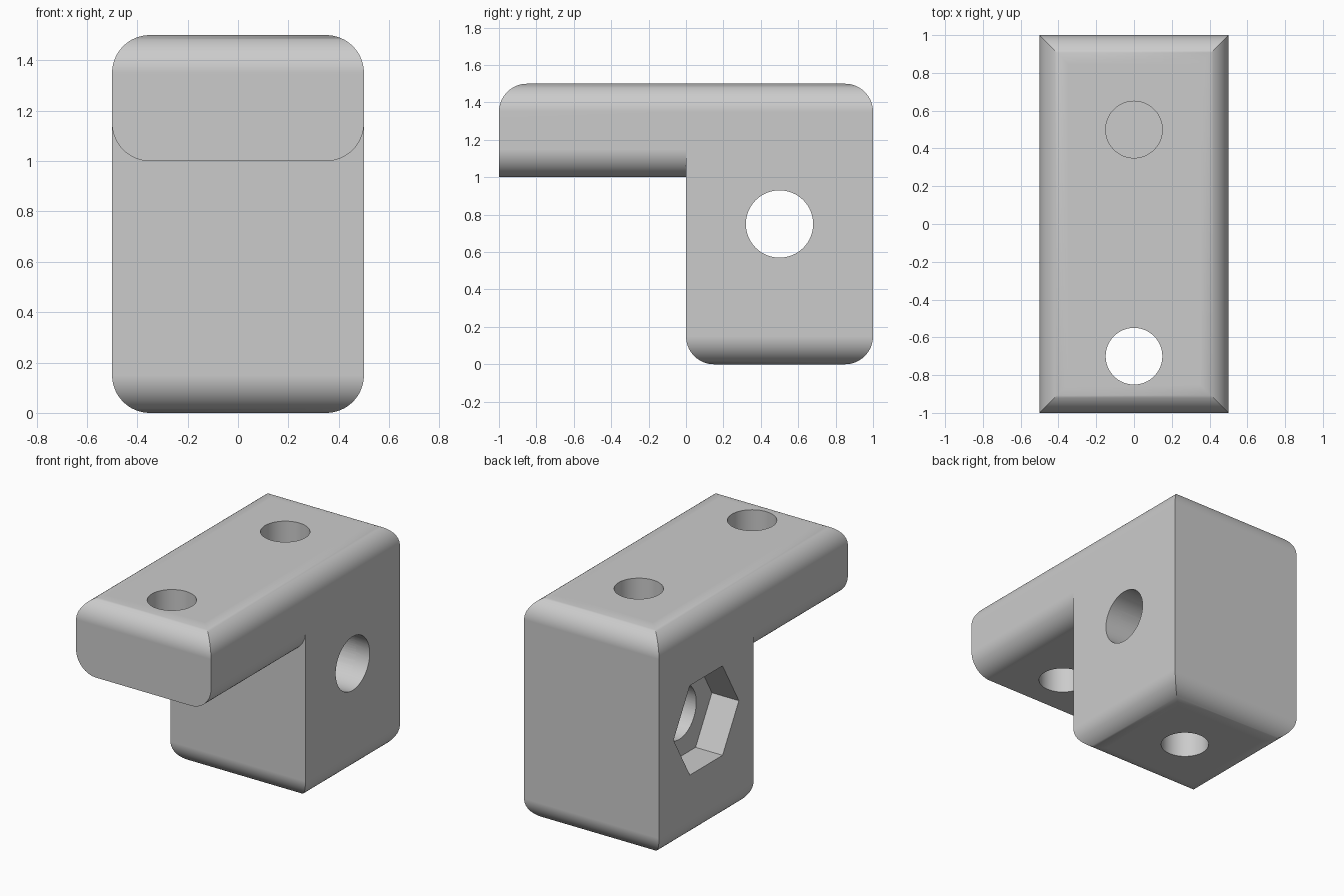
import bpy, bmesh
from math import pi, sin, cos, radians
from mathutils import Matrix, Vector

cube = bpy.data.objects.get("Cube")
if cube:
    bpy.data.objects.remove(cube, do_unlink=True)

R = 0.15       # edge rounding
STEPS = 16     # segments per rounded corner

grey = bpy.data.materials.new("plain_grey")
grey.use_nodes = True
grey.diffuse_color = (0.6, 0.6, 0.6, 1)
grey.node_tree.nodes["Principled BSDF"].inputs["Base Color"].default_value = (0.6, 0.6, 0.6, 1)


def add_object(name, bm):
    bmesh.ops.recalc_face_normals(bm, faces=bm.faces)
    mesh = bpy.data.meshes.new(name)
    bm.to_mesh(mesh)
    bm.free()
    mesh.materials.append(grey)
    obj = bpy.data.objects.new(name, mesh)
    bpy.context.collection.objects.link(obj)
    return obj


def rounded(corners):
    """Outline from (a, b, radius) right-angled corners."""
    pts = []
    for i, (a, b, r) in enumerate(corners):
        p = Vector((a, b))
        if r == 0:
            pts.append(p)
            continue
        u = (Vector(corners[i - 1][:2]) - p).normalized()
        v = (Vector(corners[(i + 1) % len(corners)][:2]) - p).normalized()
        centre = p + r * (u + v)
        for k in range(STEPS + 1):
            t = k / STEPS * pi / 2
            pts.append(centre - r * (v * cos(t) + u * sin(t)))
    return pts


def prism(name, pts, axis, start, end):
    """Extrude an outline along x or y."""
    bm = bmesh.new()
    place = (lambda a, b: (start, a, b)) if axis == "x" else (lambda a, b: (a, start, b))
    face = bm.faces.new([bm.verts.new(place(a, b)) for a, b in pts])
    moved = bmesh.ops.extrude_face_region(bm, geom=[face])["geom"]
    step = Vector((end - start, 0, 0) if axis == "x" else (0, end - start, 0))
    bmesh.ops.translate(bm, vec=step, verts=[v for v in moved if isinstance(v, bmesh.types.BMVert)])
    return add_object(name, bm)


def drill(name, axis, centre, start, end, r1, r2=None, sides=64):
    """Round, conical or hexagonal cutter along x or z."""
    bm = bmesh.new()
    bmesh.ops.create_cone(bm, cap_ends=True, segments=sides, radius1=r1,
                          radius2=r1 if r2 is None else r2, depth=end - start)
    mid = (start + end) / 2
    if axis == "x":
        bm.transform(Matrix.Translation((mid, *centre)) @ Matrix.Rotation(pi / 2, 4, "Y"))
    else:
        bm.transform(Matrix.Translation((*centre, mid)))
    return add_object(name, bm)


def combine(target, cutter, operation):
    bpy.ops.object.select_all(action="DESELECT")
    bpy.context.view_layer.objects.active = target
    target.select_set(True)
    mod = target.modifiers.new("cut", "BOOLEAN")
    mod.operation = operation
    mod.solver = "EXACT"
    mod.object = cutter
    bpy.ops.object.modifier_apply(modifier=mod.name)
    bpy.data.objects.remove(cutter, do_unlink=True)


# L-shaped side outline crossed with the rounded front outline
bracket = prism("mounting_bracket", rounded([
    (0, 0, R), (1, 0, R), (1, 1.5, R), (-1, 1.5, R), (-1, 1, 0), (0, 1, 0)]), "x", -0.7, 0.7)
front = prism("front_outline", rounded([
    (-0.5, 0, R), (0.5, 0, R), (0.5, 1.5, R), (-0.5, 1.5, R)]), "y", -1.2, 1.2)
combine(bracket, front, "INTERSECT")

# Rounded lower long edges of the arm
for s in (-1, 1):
    arc = [(s * (0.5 - R + R * cos(k / STEPS * pi / 2)), 1 + R - R * sin(k / STEPS * pi / 2))
           for k in range(STEPS + 1)]
    outline = arc + [(s * (0.5 - R), 0.9), (s * 0.6, 0.9), (s * 0.6, 1 + R)]
    combine(bracket, prism("arm_edge_cutter", outline, "y", -1.2, 0), "DIFFERENCE")

# Vertical holes: through the arm, blind in the block's top and bottom
# Cross hole with a countersink on one side and a hexagonal nut pocket on the other
axle = (0.5, 0.75)
for cutter in (
    drill("arm_hole", "z", (0, -0.7), 0.8, 1.7, 0.15),
    drill("top_hole", "z", (0, 0.5), 1.1, 1.7, 0.15),
    drill("bottom_hole", "z", (0, 0.5), -0.2, 0.4, 0.15),
    drill("cross_hole", "x", axle, -0.7, 0.7, 0.18),
    drill("countersink", "x", axle, 0.35, 0.6, 0.13, 0.38),
    drill("nut_pocket", "x", axle, -0.7, -0.3, 0.346, sides=6),
):
    combine(bracket, cutter, "DIFFERENCE")

# Smooth rounded surfaces, crisp edges
bpy.ops.object.select_all(action="DESELECT")
bracket.select_set(True)
bpy.context.view_layer.objects.active = bracket
bpy.ops.object.shade_smooth_by_angle(angle=radians(30))
weighted = bracket.modifiers.new("even_shading", "WEIGHTED_NORMAL")
weighted.keep_sharp = True
